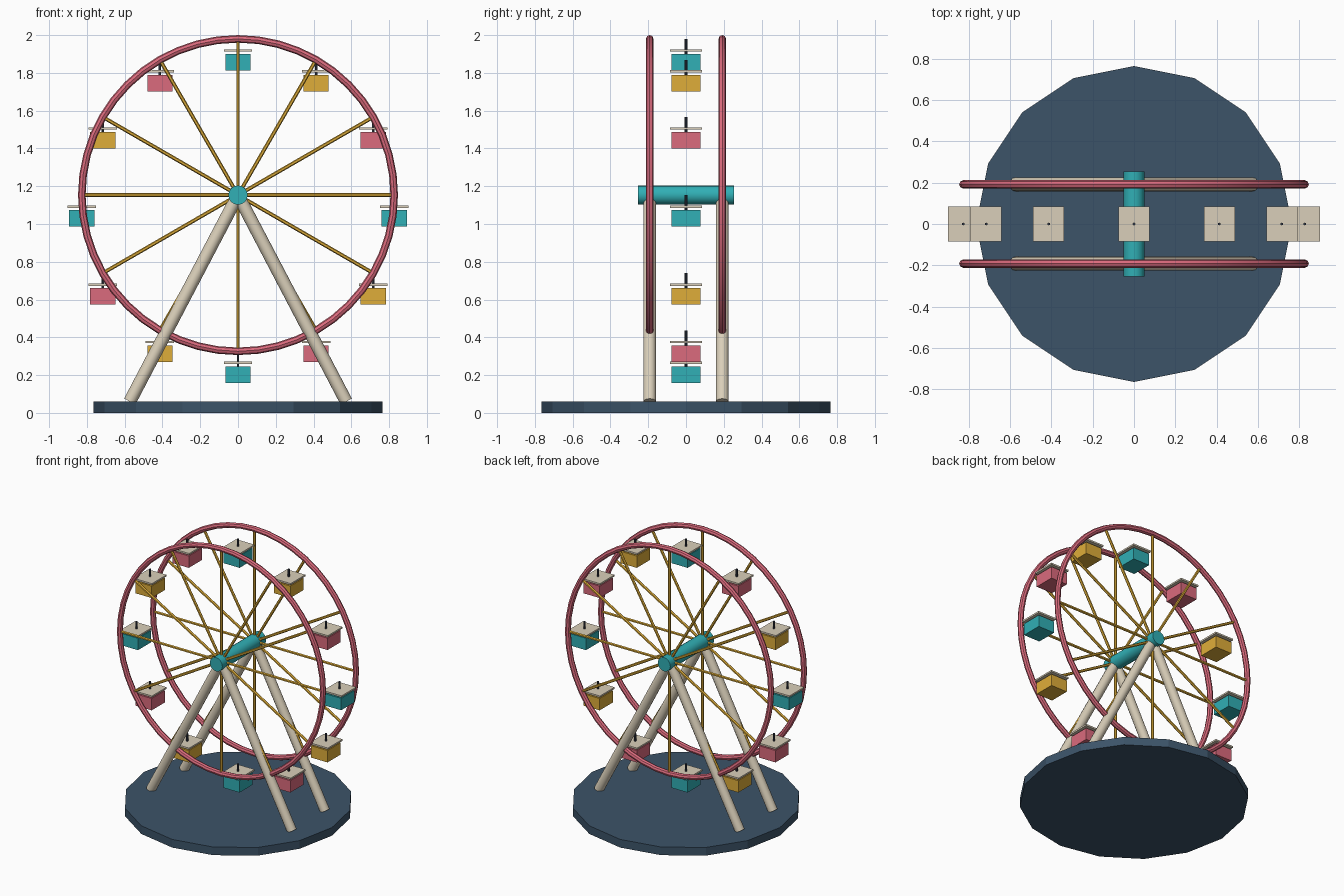
import bpy
from math import sin, cos, pi, radians
from mathutils import Vector

if "Cube" in bpy.data.objects:
    bpy.data.objects.remove(bpy.data.objects["Cube"])

HUB_Z, RIM_R, SIDE_Y, COUNT = 1.153, 0.827, 0.192, 12


def material(name, rgb):
    m = bpy.data.materials.new(name)
    m.diffuse_color = (*[(c / 255) ** 2.2 for c in rgb], 1)
    m.use_nodes = True
    m.node_tree.nodes["Principled BSDF"].inputs["Base Color"].default_value = m.diffuse_color
    return m


TEAL = material("teal", (52, 174, 180))
PINK = material("pink", (218, 106, 124))
GOLD = material("gold", (222, 172, 60))
CREAM = material("cream", (217, 206, 184))
NAVY = material("navy", (62, 84, 104))
DARK = material("dark_steel", (58, 64, 76))


def finish(name, mat, smooth):
    ob = bpy.context.object
    ob.name = name
    ob.data.materials.append(mat)
    if smooth:
        bpy.ops.object.shade_smooth_by_angle(angle=radians(40))
    return ob


def rod(name, a, b, r, mat, sides=12, smooth=True):
    a, b = Vector(a), Vector(b)
    d = b - a
    bpy.ops.mesh.primitive_cylinder_add(
        vertices=sides, radius=r, depth=d.length, location=(a + b) / 2,
        rotation=d.to_track_quat('Z', 'Y').to_euler())
    return finish(name, mat, smooth)


def box(name, center, size, mat):
    bpy.ops.mesh.primitive_cube_add(size=1, location=center)
    bpy.context.object.scale = size
    bpy.ops.object.transform_apply(location=False, rotation=False, scale=True)
    return finish(name, mat, False)


# Base plate: 16-sided disc with corners on the axes
bpy.ops.mesh.primitive_cylinder_add(vertices=16, radius=0.765, depth=0.06,
                                    location=(0, 0, 0.03))
finish("base", NAVY, False)

# Axle through both wheel halves
rod("axle", (0, -0.255, HUB_Z), (0, 0.255, HUB_Z), 0.051, TEAL, 16)

for y, side in ((-SIDE_Y, "front"), (SIDE_Y, "back")):
    # Rim
    bpy.ops.mesh.primitive_torus_add(
        major_radius=RIM_R, minor_radius=0.02, major_segments=48,
        minor_segments=8, location=(0, y, HUB_Z), rotation=(pi / 2, 0, 0))
    finish(f"{side}_rim", PINK, True)
    # Spokes
    for k in range(COUNT):
        t = 2 * pi * k / COUNT
        rod(f"{side}_spoke", (0, y, HUB_Z),
            (RIM_R * cos(t), y, HUB_Z + RIM_R * sin(t)), 0.01, GOLD, 6, False)
    # A-frame legs
    for s in (-1, 1):
        rod(f"{side}_leg", (0.573 * s, y, 0.06), (0, y, HUB_Z), 0.034, CREAM)

# Gondolas hang upright between the rims
for k in range(COUNT):
    t = 2 * pi * k / COUNT
    x, z = RIM_R * cos(t), HUB_Z + RIM_R * sin(t)
    rod("hanger", (x, 0, z - 0.085), (x, 0, z), 0.007, DARK, 6, False)
    box("gondola_roof", (x, 0, z - 0.061), (0.15, 0.17, 0.012), CREAM)
    box("gondola_cabin", (x, 0, z - 0.123), (0.133, 0.153, 0.087),
        (TEAL, PINK, GOLD)[k % 3])
